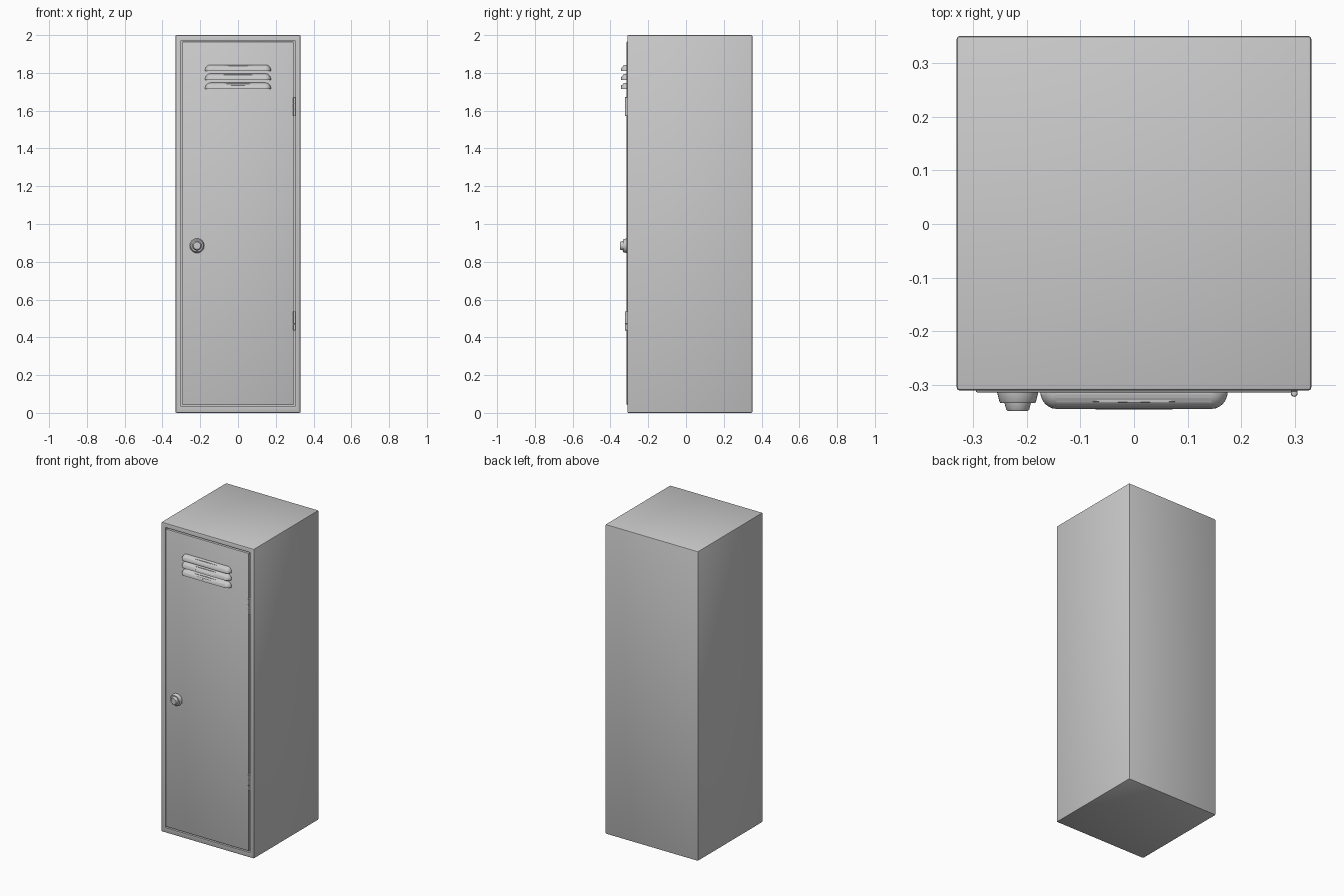
import bpy, bmesh, math
from mathutils import Matrix

if "Cube" in bpy.data.objects:
    bpy.data.objects.remove(bpy.data.objects["Cube"])

FRONT = -0.311


def finish(bm, name, angle=30):
    bmesh.ops.recalc_face_normals(bm, faces=bm.faces)
    me = bpy.data.meshes.new(name)
    bm.to_mesh(me)
    bm.free()
    ob = bpy.data.objects.new(name, me)
    bpy.context.collection.objects.link(ob)
    bpy.ops.object.select_all(action='DESELECT')
    bpy.context.view_layer.objects.active = ob
    ob.select_set(True)
    bpy.ops.object.shade_smooth_by_angle(angle=math.radians(angle))
    return ob


def box(lo, hi, bevel, segments=2):
    bm = bmesh.new()
    bmesh.ops.create_cube(bm, size=1)
    for v in bm.verts:
        for i in range(3):
            v.co[i] = hi[i] if v.co[i] > 0 else lo[i]
    bmesh.ops.bevel(bm, geom=bm.edges[:], offset=bevel, segments=segments,
                    profile=0.5, affect='EDGES')
    return bm


def lathe(profile, segments=32):
    # profile of (radius, height) spun about z
    bm = bmesh.new()
    verts = [bm.verts.new((r, 0, z)) for r, z in profile]
    edges = [bm.edges.new(p) for p in zip(verts, verts[1:])]
    bmesh.ops.spin(bm, geom=verts + edges, cent=(0, 0, 0), axis=(0, 0, 1),
                   angle=2 * math.pi, steps=segments)
    bmesh.ops.remove_doubles(bm, verts=bm.verts, dist=1e-5)
    return bm


# Cabinet with a recessed door opening
bm = box((-0.331, FRONT, 0), (0.331, 0.351, 2), 0.006)
bm.normal_update()
face = max((f for f in bm.faces if f.normal.y < -0.99), key=lambda f: f.calc_area())
bmesh.ops.inset_region(bm, faces=[face], thickness=0.02)
for v in face.verts:
    v.co.x = math.copysign(0.302, v.co.x)
    v.co.z = 1.972 if v.co.z > 1 else 0.033
new = bmesh.ops.extrude_discrete_faces(bm, faces=[face])['faces'][0]
for v in new.verts:
    v.co.y += 0.04
finish(bm, "cabinet")

# Door panel
finish(box((-0.295, -0.314, 0.042), (0.295, FRONT + 0.03, 1.965), 0.002), "door")

# Louvre hoods: quarter capsules, open underneath
HALF, RX, RY, RZ = 0.175, 0.03, 0.033, 0.031
for n, z in enumerate((1.812, 1.765, 1.717)):
    bm = bmesh.new()
    bmesh.ops.create_uvsphere(bm, u_segments=24, v_segments=16, radius=1)
    for axis in ((0, 1, 0), (0, 0, -1)):
        bmesh.ops.bisect_plane(bm, geom=bm.verts[:] + bm.edges[:] + bm.faces[:],
                               plane_co=(0, 0, 0), plane_no=axis, clear_outer=True)
    cut = bmesh.ops.bisect_plane(bm, geom=bm.verts[:] + bm.edges[:] + bm.faces[:],
                                 plane_co=(0, 0, 0), plane_no=(1, 0, 0), clear_outer=True)
    for v in bm.verts:
        v.co = (v.co.x * RX - HALF + RX, v.co.y * RY - 0.312, v.co.z * RZ + z)
    seam = [e for e in bm.edges
            if all(abs(v.co.x + HALF - RX) < 1e-4 for v in e.verts)]
    ext = bmesh.ops.extrude_edge_only(bm, edges=seam)['geom']
    for v in ext:
        if isinstance(v, bmesh.types.BMVert):
            v.co.x = 0
    ob = finish(bm, f"louvre_{n + 1}", 50)
    mirror = ob.modifiers.new("mirror", 'MIRROR')
    mirror.use_clip = True
    solid = ob.modifiers.new("thickness", 'SOLIDIFY')
    solid.thickness = 0.003
    # shell grows inward whichever way the open surface is oriented
    p = max(ob.data.polygons, key=lambda q: q.center.z)
    solid.offset = -1 if p.normal.z > 0 else 1

# Door knob with stepped lock barrel
bm = lathe([(0, -0.005), (0.039, -0.005), (0.0385, 0.003), (0.034, 0.021), (0.032, 0.0235),
            (0.0245, 0.0235), (0.0215, 0.035), (0.019, 0.038), (0, 0.038)])
bm.transform(Matrix.Translation((-0.217, FRONT, 0.885)) @ Matrix.Rotation(math.pi / 2, 4, 'X'))
finish(bm, "knob")

# Hinges: three knuckles each on a thin pin
for label, zc in (("upper", 1.622), ("lower", 0.487)):
    h = 0.051
    prof = [(0, -h)]
    for k in (-1, 0, 1):
        a, b = k * 0.034 - 0.0165, k * 0.034 + 0.0165
        prof += [(0.005, a), (0.0065, a + 0.0015), (0.0065, b - 0.0015), (0.005, b)]
    prof.append((0, h))
    bm = lathe(prof, 16)
    bm.transform(Matrix.Translation((0.299, -0.316, zc)))
    finish(bm, f"{label}_hinge")
    finish(box((0.293, -0.313, zc - h), (0.305, -0.3, zc + h), 0.001, 1), f"{label}_hinge_leaf")
